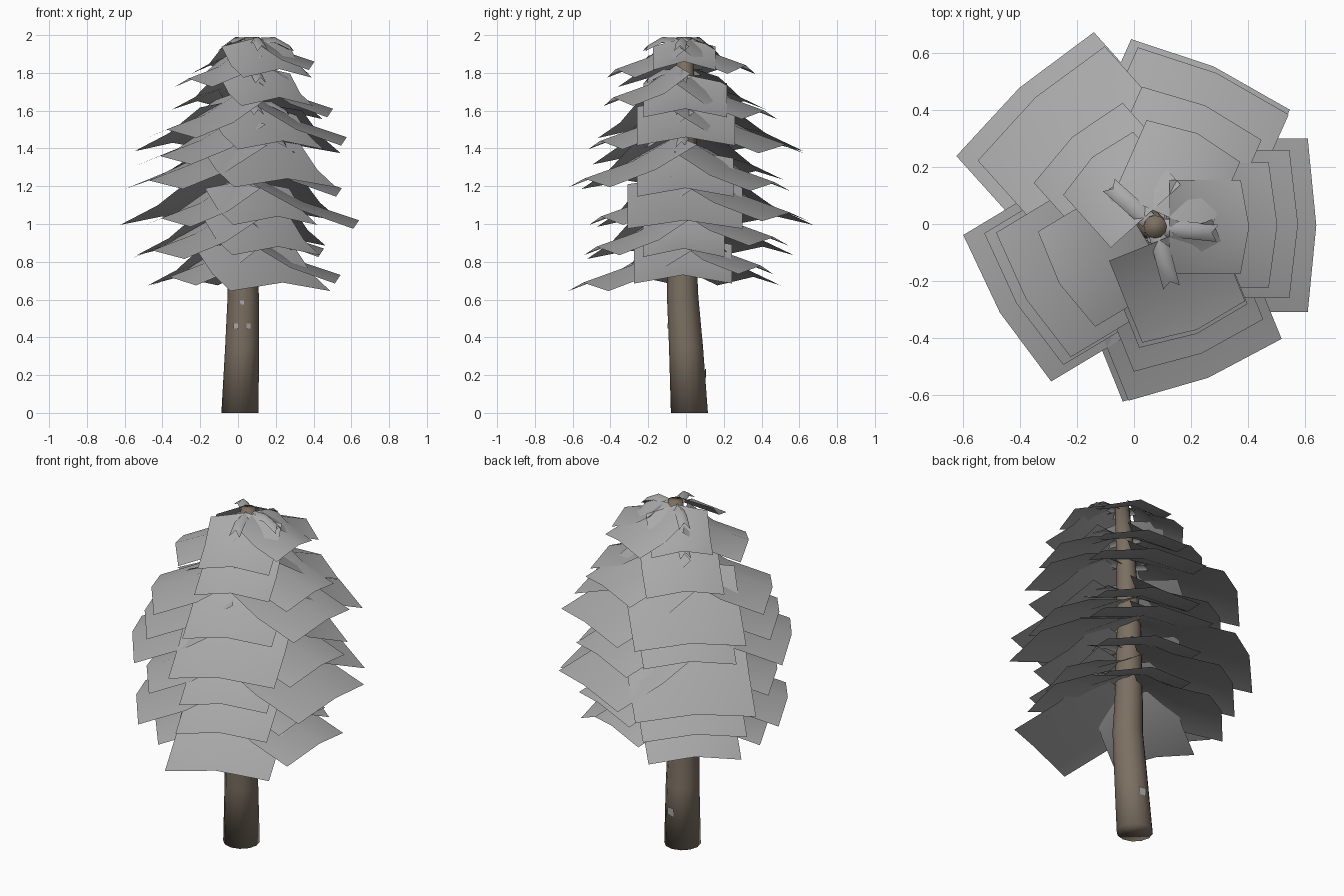
import bpy, bmesh, math
from mathutils import Vector

if "Cube" in bpy.data.objects:
    bpy.data.objects.remove(bpy.data.objects["Cube"])


def material(name, rgb):
    m = bpy.data.materials.new(name)
    m.use_nodes = True
    m.diffuse_color = (*rgb, 1)
    m.node_tree.nodes["Principled BSDF"].inputs["Base Color"].default_value = (*rgb, 1)
    return m


bark = material("brown_bark", (0.2, 0.16, 0.12))
leaf = material("grey_foliage", (0.4, 0.4, 0.4))


def finish(name, bm, mat):
    me = bpy.data.meshes.new(name)
    bm.to_mesh(me)
    bm.free()
    me.shade_smooth()
    me.materials.append(mat)
    ob = bpy.data.objects.new(name, me)
    bpy.context.collection.objects.link(ob)


# Trunk: slightly bent stack of rings (x, y, z, radius)
TRUNK = [(0.01, 0.018, 0, 0.098), (0.022, 0, 0.35, 0.09), (0.028, -0.018, 0.62, 0.083),
         (0.02, -0.02, 0.8, 0.077), (0.03, -0.005, 1.25, 0.066),
         (0.055, 0, 1.65, 0.052), (0.075, -0.01, 1.99, 0.04)]


def axis(z):
    """Centre and radius of the trunk at a height."""
    for a, b in zip(TRUNK, TRUNK[1:]):
        if z <= b[2]:
            t = (z - a[2]) / (b[2] - a[2])
            x, y, _, r = (p + (q - p) * t for p, q in zip(a, b))
            return Vector((x, y, 0)), r
    return Vector((*TRUNK[-1][:2], 0)), TRUNK[-1][3]


bm = bmesh.new()
SIDES = 12
rings = [[bm.verts.new((x + r * math.cos(math.tau * i / SIDES),
                        y + r * math.sin(math.tau * i / SIDES), z)) for i in range(SIDES)]
         for x, y, z, r in TRUNK]
for lo, hi in zip(rings, rings[1:]):
    for i in range(SIDES):
        j = (i + 1) % SIDES
        bm.faces.new((lo[i], lo[j], hi[j], hi[i]))
bm.faces.new(rings[0][::-1])
bm.faces.new(rings[-1])
finish("trunk", bm, bark)


def sheet(bm, angle, profile, width, ridge, bow):
    """Folded sheet: profile is (distance from trunk axis, height), ridge along the middle."""
    out = Vector((math.cos(angle), math.sin(angle), 0))
    side = Vector((-out.y, out.x, 0))
    centre = axis(profile[0][1])[0]
    rows = []
    for k, (r, z) in enumerate(profile):
        t = k / (len(profile) - 1)
        row = []
        for s in (-1, 0, 1):
            p = centre + out * (r - abs(s) * bow * t) + side * (s * width / 2)
            row.append(bm.verts.new((p.x, p.y, z - abs(s) * ridge)))
        rows.append(row)
    for a, b in zip(rows, rows[1:]):
        for i in range(2):
            bm.faces.new((a[i], b[i], b[i + 1], a[i + 1]))


# Foliage: five columns of drooping square sheets
# name: (direction in degrees, tip heights, reaches), in hundredths
COLUMNS = {
    "left": (0, (73, 87, 102, 119, 146, 61 + 100, 186), (52, 43, 61, 51, 52, 44, 33)),
    "back_left": (66, (78, 93, 106, 122, 142, 160, 184), (45, 52, 61, 52, 58, 46, 36)),
    "back_right": (132, (72, 88, 104, 128, 143, 165, 184), (50, 56, 65, 50, 60, 42, 33)),
    "front_right": (211, (72, 86, 103, 123, 136, 150, 177), (45, 56, 51, 60, 54, 51, 39)),
    "front": (292, (69, 88, 104, 124, 144, 167, 182), (57, 50, 48, 58, 49, 41, 39)),
}
for name, (degrees, heights, reaches) in COLUMNS.items():
    bm = bmesh.new()
    for h, r in zip(heights, reaches):
        h, r = h / 100, r / 100
        rise = 0.32 * r
        profile = [(0.05, min(h + rise + 0.04, 1.985)), (r * 0.52, h + rise * 0.5), (r, h)]
        sheet(bm, math.radians(degrees), profile, r, 0.045, 0.03)
    finish("foliage_" + name, bm, leaf)

# Twigs: narrow folded strips reaching out from the trunk
bm = bmesh.new()
for k in range(7):
    top = 1.985 - 0.17 * k
    for a in (-6, -75, 138):
        sheet(bm, math.radians(a), [(0.03, top), (0.12, top + 0.005), (0.2, top - 0.04)],
              0.06, 0.03, -0.02)
finish("twigs", bm, leaf)

# Flakes: tiny pale scraps lying on the lower trunk (angle, height, size)
bm = bmesh.new()
for degrees, z, size in ((266, 0.585, 0.02), (246, 0.46, 0.025), (290, 0.46, 0.025),
                         (83, 0.21, 0.045)):
    a = math.radians(degrees)
    centre, r = axis(z)
    out = Vector((math.cos(a), math.sin(a), 0))
    side = Vector((-out.y, out.x, 0)) * size / 2
    up = Vector((0, 0, size / 2))
    mid = centre + out * (r + 0.004) + Vector((0, 0, z))
    bm.faces.new([bm.verts.new(mid + p) for p in (-side - up, side - up, side + up, up - side)])
finish("bark_flakes", bm, leaf)
